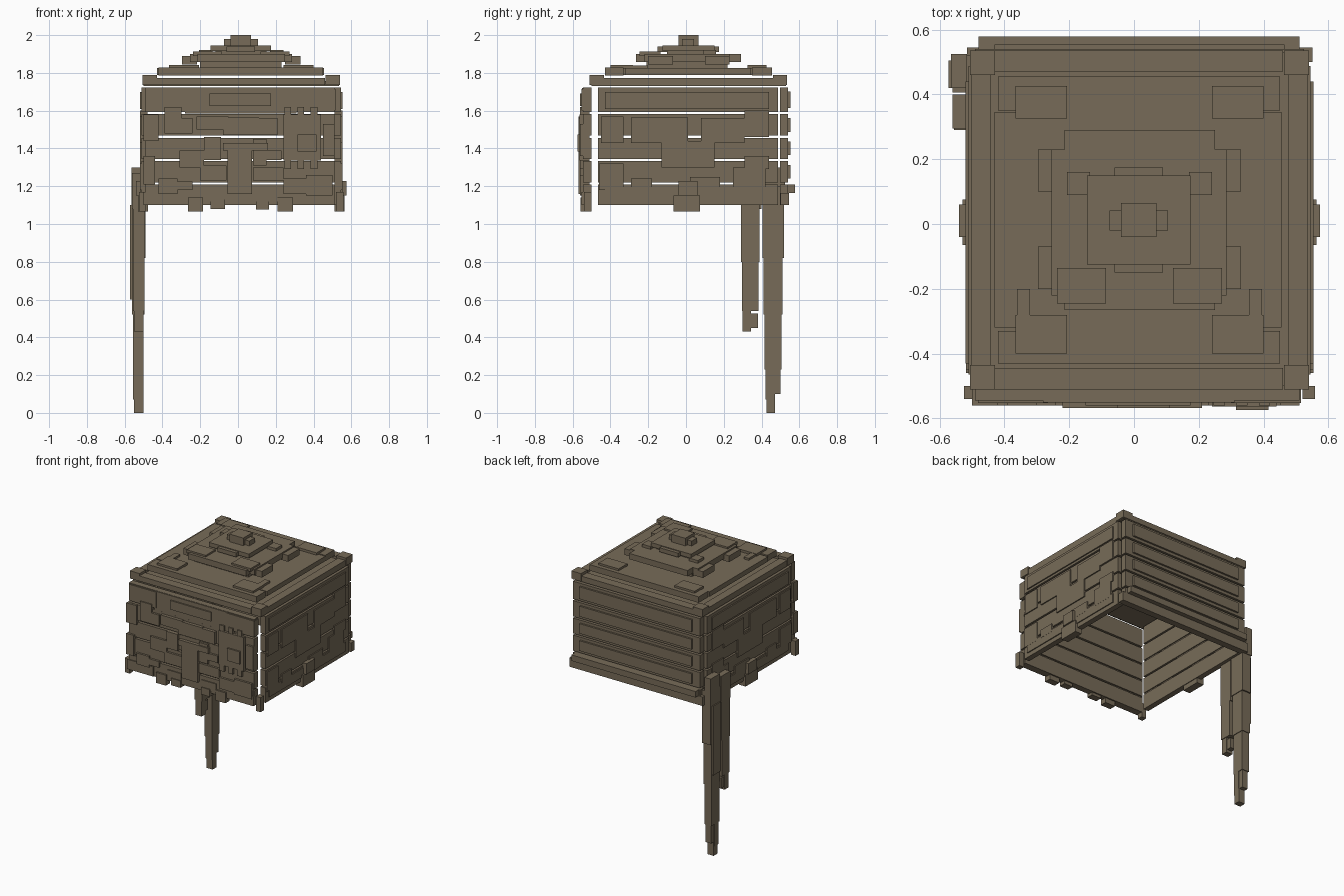
import bpy, bmesh
from mathutils import Matrix

cube = bpy.data.objects.get("Cube")
if cube:
    bpy.data.objects.remove(cube, do_unlink=True)

mat = bpy.data.materials.new("weathered brown")
mat.use_nodes = True
COL = (0.185, 0.148, 0.098, 1)
mat.diffuse_color = COL
bsdf = mat.node_tree.nodes["Principled BSDF"]
bsdf.inputs["Base Color"].default_value = COL
bsdf.inputs["Roughness"].default_value = 0.9

CX = 0.017  # middle plane of the hood


def blocks(name, boxes):
    """One object made of boxes given as (x0, x1, y0, y1, z0, z1)."""
    bm = bmesh.new()
    for x0, x1, y0, y1, z0, z1 in boxes:
        m = Matrix.Translation(((x0 + x1) / 2, (y0 + y1) / 2, (z0 + z1) / 2))
        bmesh.ops.create_cube(bm, size=1, matrix=m @ Matrix.Diagonal((x1 - x0, y1 - y0, z1 - z0, 1)))
    me = bpy.data.meshes.new(name)
    bm.to_mesh(me)
    bm.free()
    me.materials.append(mat)
    ob = bpy.data.objects.new(name, me)
    bpy.context.collection.objects.link(ob)
    return ob


def mirrored(boxes):
    """Boxes plus their reflection in the middle plane."""
    return boxes + [(2 * CX - b[1], 2 * CX - b[0]) + b[2:] for b in boxes]


# Heights of the five wall boards
BOARDS = [(1.10, 1.208), (1.22, 1.333), (1.345, 1.456), (1.468, 1.582), (1.594, 1.722)]

# Side walls: boards, bridging pieces over the gaps, raised panels
side = [(0.505, 0.545, -0.465, 0.488, a, b) for a, b in BOARDS]
side += [(0.54, 0.554, -0.43, 0.44, 1.61, 1.70),
         (0.54, 0.552, -0.43, 0.44, 1.13, 1.195)]
side += [(0.512, 0.553, y0, y1, z0, z1) for y0, y1, z0, z1 in [
    (-0.45, -0.33, 1.43, 1.57), (-0.29, 0.01, 1.43, 1.565),
    (0.08, 0.31, 1.43, 1.56), (0.31, 0.44, 1.46, 1.60),
    (-0.13, 0.15, 1.30, 1.44), (0.31, 0.44, 1.29, 1.36),
    (-0.46, -0.33, 1.18, 1.32), (-0.29, -0.18, 1.18, 1.24),
    (0.02, 0.18, 1.18, 1.25), (0.25, 0.42, 1.18, 1.30)]]
blocks("side_walls", mirrored(side))
blocks("side_clasps", mirrored([
    (0.51, 0.563, -0.065, 0.075, 1.065, 1.15),
    (0.52, 0.574, -0.04, 0.06, 1.15, 1.228)]))

# Back wall: plain boards with raised panels, lip along the bottom
back = [(-0.49, 0.525, 0.497, 0.54, a, b) for a, b in BOARDS]
back += [(-0.43, 0.465, 0.53, 0.553, a + 0.02, b - 0.02) for a, b in BOARDS[1:]]
back += [(-0.48, 0.51, 0.53, 0.578, 1.165, 1.208),
         (-0.515, 0.55, 0.50, 0.545, 1.10, 1.165)]
blocks("back_wall", back)

# Front wall boards
front = [(-0.49, 0.51, -0.545, -0.50, a, b) for a, b in BOARDS]
front += mirrored([(0.30, 0.515, -0.552, -0.50, 1.60, 1.715)])
front += [(-0.28, 0.31, -0.55, -0.53, 1.585, 1.72),
          (-0.15, 0.175, -0.56, -0.54, 1.625, 1.69)]
blocks("front_wall", front)


def plates(name, depth, rects):
    """Raised plates on the front wall, given as (x0, x1, z0, z1)."""
    return blocks(name, [(x0, x1, depth, -0.51, z0, z1) for x0, x1, z0, z1 in rects])


plates("front_centre_plates", -0.568, [
    (-0.08, 0.11, 1.47, 1.565), (-0.055, 0.075, 1.16, 1.43),
    (-0.08, 0.16, 1.39, 1.43), (-0.22, -0.05, 1.50, 1.57),
    (0.08, 0.21, 1.47, 1.56)])
plates("front_trim_plates", -0.56, [
    (-0.39, -0.30, 1.56, 1.62), (-0.39, -0.24, 1.48, 1.56),
    (-0.31, -0.18, 1.30, 1.39), (-0.18, -0.09, 1.34, 1.46),
    (0.08, 0.15, 1.31, 1.45), (0.13, 0.23, 1.34, 1.39),
    (-0.50, -0.42, 1.44, 1.58), (-0.50, -0.44, 1.21, 1.36),
    (-0.42, -0.32, 1.16, 1.24), (-0.33, -0.24, 1.18, 1.225),
    (-0.20, -0.06, 1.23, 1.31), (0.08, 0.24, 1.23, 1.30),
    (0.24, 0.36, 1.16, 1.24), (0.36, 0.50, 1.15, 1.26),
    (0.45, 0.51, 1.36, 1.53)])

# Toothed badge on the front
plates("badge_plate", -0.563, [(0.24, 0.44, 1.335, 1.58)])
plates("badge_teeth", -0.56, [
    (x, x + 0.035, z, z + 0.045) for x in (0.245, 0.315, 0.385) for z in (1.29, 1.575)])
plates("badge_stud", -0.574, [(0.315, 0.415, 1.385, 1.475)])

# Lower front band and hanging tabs
plates("front_band", -0.552, [(-0.50, -0.29, 1.10, 1.17), (-0.18, -0.07, 1.12, 1.18),
                              (0.09, 0.21, 1.12, 1.18), (0.30, 0.51, 1.10, 1.17)])
plates("front_tabs", -0.558, [
    (-0.265, -0.185, 1.065, 1.14), (-0.145, -0.07, 1.08, 1.13),
    (0.095, 0.165, 1.078, 1.13), (0.21, 0.29, 1.065, 1.14)])
blocks("corner_tabs", mirrored([
    (0.52, 0.558, -0.54, -0.50, 1.065, 1.17)]))

# Roof rim with corner caps
rim = [(-0.50, 0.535, -0.50, 0.53, 1.73, 1.758),
       (-0.43, 0.46, 0.47, 0.535, 1.735, 1.773),
       (-0.43, 0.46, -0.51, -0.445, 1.735, 1.773)]
rim += mirrored([(0.475, 0.535, -0.435, 0.46, 1.735, 1.773)])
rim += mirrored([(0.463, 0.54, y, y + 0.075, 1.735, 1.79) for y in (-0.51, 0.46)])
blocks("roof_rim", rim)

# Lower roof step: four strips round a plate
blocks("roof_lower_step", [
    (-0.42, 0.45, 0.35, 0.455, 1.785, 1.828),
    (-0.42, 0.45, -0.43, -0.33, 1.785, 1.828),
    (-0.43, -0.33, -0.32, 0.345, 1.79, 1.825),
    (0.36, 0.455, -0.32, 0.345, 1.79, 1.825),
    (-0.34, 0.37, -0.34, 0.36, 1.79, 1.825)])
blocks("roof_corner_pads", mirrored([
    (0.24, 0.40, 0.325, 0.425, 1.82, 1.842),
    (0.24, 0.40, -0.40, -0.28, 1.82, 1.842),
    (0.355, 0.395, -0.28, -0.20, 1.82, 1.84)]))

# Upper roof steps
upper = [(-0.20, 0.23, -0.21, 0.22, 1.82, 1.865),
         (-0.215, 0.25, -0.265, 0.29, 1.858, 1.90),
         (-0.255, 0.285, -0.22, 0.23, 1.858, 1.90)]
upper += mirrored([(0.25, 0.33, 0.10, 0.23, 1.845, 1.89),
                   (0.25, 0.33, -0.20, -0.07, 1.845, 1.89)])
blocks("roof_middle_step", upper)
blocks("roof_pads", mirrored([
    (0.17, 0.24, 0.09, 0.16, 1.89, 1.92),
    (0.12, 0.272, -0.245, -0.135, 1.89, 1.912)]))
blocks("roof_top_step", [
    (-0.12, 0.15, -0.10, 0.13, 1.89, 1.925),
    (-0.145, 0.175, -0.125, 0.15, 1.915, 1.945),
    (-0.06, 0.09, -0.15, 0.175, 1.91, 1.94)])
blocks("roof_knob", [
    (-0.075, 0.105, -0.02, 0.042, 1.94, 1.98),
    (-0.04, 0.07, -0.04, 0.065, 1.94, 2.0)])

# Two tapering strands hanging from the back corner
blocks("long_strand", [
    (-0.565, -0.515, 0.42, 0.525, 1.10, 1.30),
    (-0.56, -0.49, 0.405, 0.52, 0.82, 1.20),
    (-0.573, -0.50, 0.42, 0.505, 0.60, 1.10),
    (-0.56, -0.495, 0.41, 0.51, 0.52, 0.85),
    (-0.557, -0.50, 0.415, 0.505, 0.23, 0.55),
    (-0.555, -0.50, 0.42, 0.465, 0.07, 0.25),
    (-0.55, -0.505, 0.46, 0.50, 0.10, 0.25),
    (-0.55, -0.50, 0.425, 0.47, 0.0, 0.10)])
blocks("short_strand", [
    (-0.56, -0.515, 0.295, 0.40, 1.08, 1.27),
    (-0.555, -0.495, 0.29, 0.39, 0.80, 1.10),
    (-0.555, -0.495, 0.297, 0.383, 0.54, 0.82),
    (-0.55, -0.50, 0.30, 0.345, 0.43, 0.56),
    (-0.545, -0.505, 0.34, 0.38, 0.45, 0.525)])
